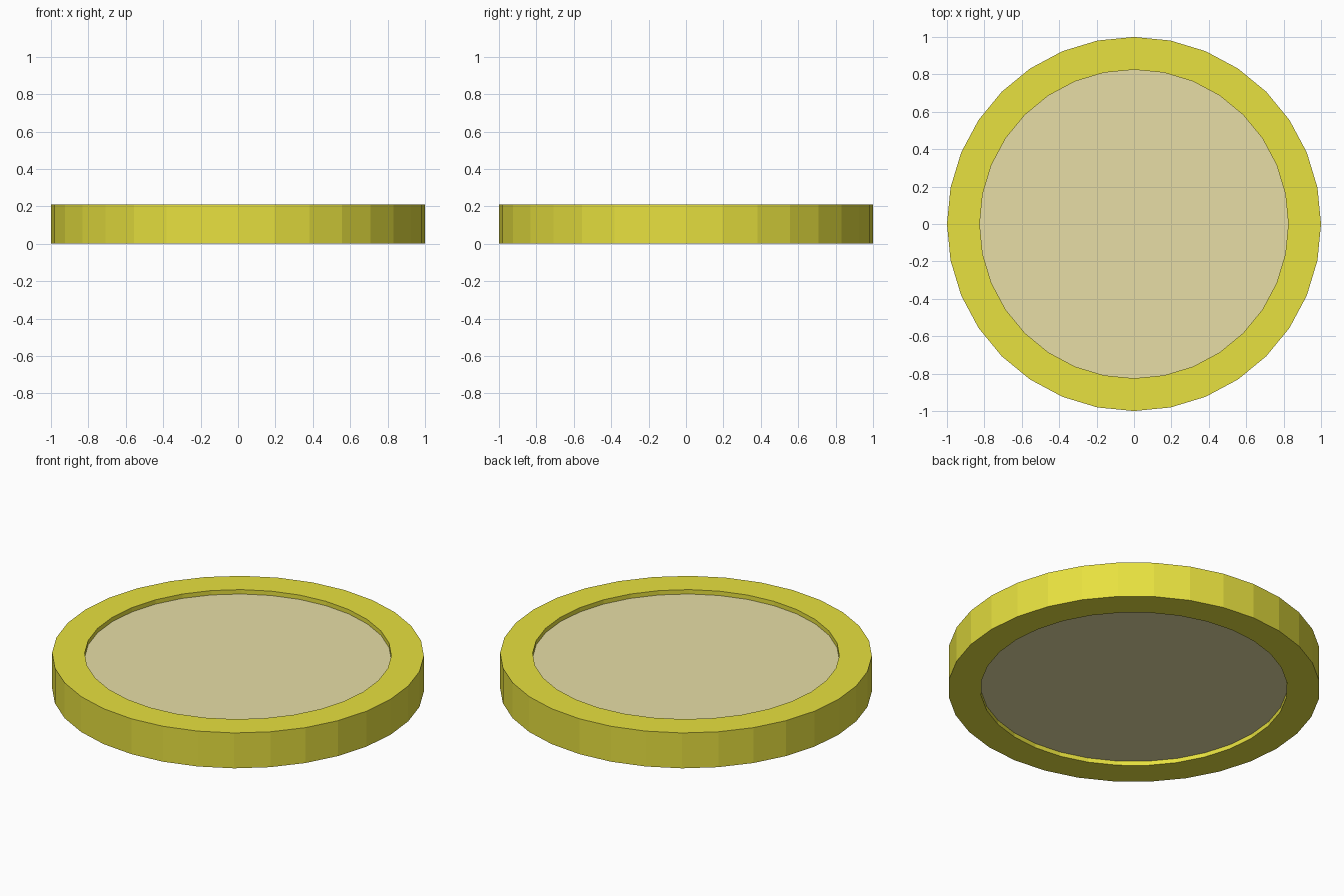
import bpy, bmesh
from math import cos, sin, pi

if "Cube" in bpy.data.objects:
    bpy.data.objects.remove(bpy.data.objects["Cube"])

SIDES = 32
RADIUS, INNER, HEIGHT, RECESS = 1.0, 0.825, 0.21, 0.026


def material(name, color):
    mat = bpy.data.materials.new(name)
    mat.diffuse_color = color
    mat.use_nodes = True
    mat.node_tree.nodes["Principled BSDF"].inputs["Base Color"].default_value = mat.diffuse_color
    return mat


def lathe(name, profile, mat, closed):
    """Spin (radius, z) points around z; open profiles get capped at both ends."""
    bm = bmesh.new()
    rings = [[bm.verts.new((r * cos(2 * pi * i / SIDES), r * sin(2 * pi * i / SIDES), z))
              for i in range(SIDES)] for r, z in profile]
    pairs = list(zip(rings, rings[1:]))
    if closed:
        pairs.append((rings[-1], rings[0]))
    else:
        bm.faces.new(rings[0])
        bm.faces.new(rings[-1])
    for a, b in pairs:
        for i in range(SIDES):
            j = (i + 1) % SIDES
            bm.faces.new((a[i], a[j], b[j], b[i]))
    bmesh.ops.recalc_face_normals(bm, faces=bm.faces)
    mesh = bpy.data.meshes.new(name)
    bm.to_mesh(mesh)
    bm.free()
    mesh.materials.append(mat)
    obj = bpy.data.objects.new(name, mesh)
    bpy.context.collection.objects.link(obj)
    return obj


# Raised outer rim
lathe("rim", [(RADIUS, 0), (RADIUS, HEIGHT), (INNER, HEIGHT), (INNER, 0)],
      material("rim_gold", (0.80, 0.75, 0.05, 1)), True)

# Recessed centre disc, sunk equally on both faces
lathe("center_disc", [(INNER, RECESS), (INNER, HEIGHT - RECESS)],
      material("disc_gold", (0.80, 0.73, 0.38, 1)), False)
